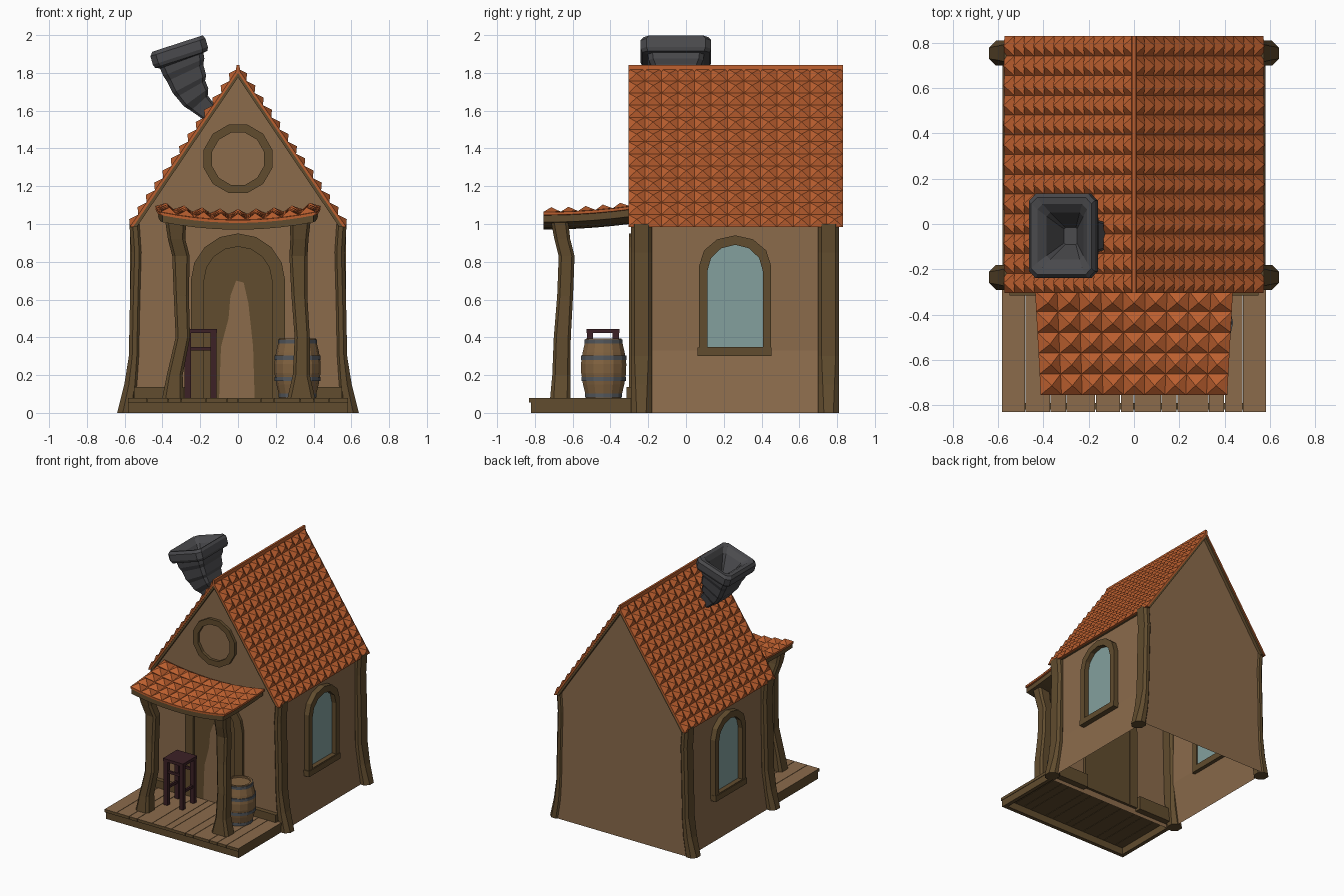
import bpy, bmesh, math
from mathutils import Vector

if "Cube" in bpy.data.objects:
    bpy.data.objects.remove(bpy.data.objects["Cube"])

def material(name, r, g, b):
    lin = [((c / 255 + 0.055) / 1.055) ** 2.4 for c in (r, g, b)]
    m = bpy.data.materials.new(name)
    m.diffuse_color = (*lin, 1)
    m.use_nodes = True
    m.node_tree.nodes["Principled BSDF"].inputs["Base Color"].default_value = m.diffuse_color
    return m

WALL = material("tan timber", 139, 107, 75)
WOOD = material("dark wood", 97, 76, 46)
TILE = material("orange tile", 186, 94, 46)
GLASS = material("window glass", 131, 160, 158)
STONE = material("chimney grey", 74, 74, 77)
STOOL = material("stool maroon", 60, 33, 38)
OAK = material("barrel oak", 130, 99, 64)
METAL = material("hoop metal", 84, 88, 93)

def mesh(name, verts, faces, *mats, up=False):
    bm = bmesh.new()
    vs = [bm.verts.new(v) for v in verts]
    for f in faces:
        bm.faces.new([vs[i] for i in f])
    bmesh.ops.remove_doubles(bm, verts=bm.verts, dist=1e-5)
    bmesh.ops.recalc_face_normals(bm, faces=bm.faces)
    if up and sum(f.normal.z for f in bm.faces) < 0:   # open height fields face up
        bmesh.ops.reverse_faces(bm, faces=bm.faces)
    me = bpy.data.meshes.new(name)
    bm.to_mesh(me)
    bm.free()
    for m in mats:
        me.materials.append(m)
    ob = bpy.data.objects.new(name, me)
    bpy.context.collection.objects.link(ob)
    return ob

def loft(name, rings, *mats, caps=True, loop=False):
    n, k = len(rings[0]), len(rings)
    verts = [p for r in rings for p in r]
    faces = []
    for i in range(k if loop else k - 1):
        a, b = i * n, (i + 1) % k * n
        faces += [(a + j, a + (j + 1) % n, b + (j + 1) % n, b + j) for j in range(n)]
    if caps and not loop:
        faces += [tuple(range(n)), tuple(range((k - 1) * n, k * n))]
    return mesh(name, verts, faces, *mats)

def box(name, x0, x1, y0, y1, z0, z1, *mats):
    return loft(name, [[(x0, y0, z), (x1, y0, z), (x1, y1, z), (x0, y1, z)] for z in (z0, z1)], *mats)

def rect8(cx, cy, hx, hy, c=0.35):
    """Rectangle with cut corners."""
    k = c * min(hx, hy)
    q = [(hx, -hy + k), (hx, hy - k), (hx - k, hy), (k - hx, hy),
         (-hx, hy - k), (-hx, k - hy), (k - hx, -hy), (hx - k, -hy)]
    return [(cx + a, cy + b) for a, b in q]

def arch(w, z0, zs, zt, n=6):
    return [(-w, z0), (w, z0)] + [(w * math.cos(math.pi * i / n), zs + (zt - zs) * math.sin(math.pi * i / n))
                                  for i in range(n + 1)]

def circle(r, zc, n=12):
    return [(r * math.cos(2 * math.pi * (i + .5) / n), zc + r * math.sin(2 * math.pi * (i + .5) / n)) for i in range(n)]

def front(pts, d):
    return [(u, -d, v) for u, v in pts]

def side(s, pts, d):
    return [(s * d, 0.26 + u, v) for u, v in pts]

def frame(name, put, outer, inner, d0, d1, mat):
    loft(name, [put(outer, d0), put(outer, d1), put(inner, d1), put(inner, d0)], mat, loop=True)

def tiles(name, f, nu, nv, h, k):
    """Rows of pyramid tiles over the surface f(u, v)."""
    verts, faces = [], []
    for i in range(nu):
        for j in range(nv):
            c = [Vector(f((i + a) / nu, (j + b) / nv)) for a, b in ((0, 0), (1, 0), (1, 1), (0, 1))]
            n = (c[2] - c[0]).cross(c[3] - c[1]).normalized()
            n = n if n.z > 0 else -n
            o = len(verts)
            verts += c + [Vector(f((i + .5) / nu, (j + k) / nv)) + n * h]
            faces += [(o + q, o + (q + 1) % 4, o + 4) for q in range(4)]
    mesh(name, verts, faces, TILE, up=True)

# House shell, open underneath, flaring at the foot
prof = [(.58, 0), (.53, .33), (.53, 1.0), (0, 1.78), (-.53, 1.0), (-.53, .33), (-.58, 0)]
n = len(prof)
mesh("house_walls", [(x, y, z) for y in (-.28, .80) for x, z in prof],
     [(i, i + 1, n + i + 1, n + i) for i in range(n - 1)] + [tuple(range(n)), tuple(range(n, 2 * n))], WALL)

# Main roof: board chevron, tile bed, tiles on both slopes, thin ridge
def chevron(name, x0, z0, x1, z1, y0, y1, mat):
    pts = [(-x0, .985), (0, z0), (x0, .985), (x1, .985), (0, z1), (-x1, .985)]
    loft(name, [[(x, y, z) for x, z in pts] for y in (y0, y1)], mat)

chevron("roof_boards", .555, 1.80, .535, 1.775, -.30, .825, WOOD)
chevron("roof_tile_bed", .572, 1.822, .555, 1.80, -.305, .83, TILE)
for s, nm in ((-1, "left"), (1, "right")):
    tiles("roof_tiles_" + nm, lambda u, v: (s * .572 * (1 - v), -.305 + 1.135 * u, .985 + .837 * v), 13, 13, .026, .4)
loft("roof_ridge", [[(-.012, y, 1.80), (-.008, y, 1.842), (.008, y, 1.842), (.012, y, 1.80)] for y in (-.305, .83)], TILE)

# Corner posts
post = [(0, .59, .05), (.15, .562, .04), (.3, .548, .03), (.6, .542, .03), (.85, .535, .03), (1.0, .545, .03)]
for s in (-1, 1):
    for cy, nm in ((-.236, "front"), (.755, "back")):
        loft(f"corner_post_{nm}_{'right' if s > 0 else 'left'}",
             [[(s * x, y, z) for x, y in rect8(cx, cy, hx, .055, .6)] for z, cx, hx in post], WOOD)

# Side windows
for s, nm in ((-1, "left"), (1, "right")):
    put = lambda p, d: side(s, p, d)
    o, i = arch(.19, .30, .78, .94), arch(.147, .35, .75, .89)
    frame("window_frame_" + nm, put, o, i, .505, .572, WOOD)
    loft("window_glass_" + nm, [put(i, .515), put(i, .535)], GLASS)
    x = sorted((s * .51, s * .578))
    box("window_sill_" + nm, *x, .062, .452, .30, .345, WOOD)

# Door and round gable window
frame("door_frame", front, arch(.25, .05, .70, .95, 8), arch(.18, .05, .70, .88, 8), .26, .303, WOOD)
loft("door", [front(arch(.185, .05, .70, .885, 8), d) for d in (.265, .286)], WOOD)
patch = [(-.10, .08), (.088, .08), (.08, .35), (.055, .58), (.03, .69), (-.01, .70), (-.04, .62), (-.05, .5), (-.09, .35)]
loft("door_worn_patch", [front(patch, d) for d in (.284, .29)], WALL)
frame("gable_window_frame", front, circle(.188, 1.345), circle(.143, 1.345), .265, .303, WOOD)

# Porch floor: open rim below, planks with light tops and dark edges
box("porch_rim_front", -.58, .58, -.82, -.79, 0, .056, WOOD)
for s, nm in ((-1, "left"), (1, "right")):
    x = sorted((s * .55, s * .58))
    box("porch_rim_" + nm, *x, -.80, -.27, 0, .056, WOOD)
    x = sorted((s * .25, s * .55))
    box("baseboard_" + nm, *x, -.315, -.23, .03, .138, WOOD)
cuts = [-.585, -.48, -.37, -.30, -.17, -.06, 0, .12, .19, .33, .40, .48, .585]
for a, b in zip(cuts, cuts[1:]):
    ob = box("porch_plank", a + .0015, b - .0015, -.83, -.28, .055, .078, WOOD, WALL)
    for p in ob.data.polygons:
        p.material_index = int(p.normal.z > .5)

# Crooked porch posts: z, x, y, half x, half y
left = [(.07, -.345, -.665, .058, .055), (.2, -.335, -.66, .042, .048), (.4, -.292, -.655, .038, .045),
        (.62, -.30, -.64, .04, .042), (.83, -.302, -.632, .046, .042), (.92, -.325, -.655, .046, .042), (1.02, -.33, -.67, .056, .046)]
right = [(.07, .335, -.665, .075, .055), (.2, .335, -.66, .045, .048), (.4, .34, -.655, .04, .045),
         (.62, .325, -.64, .042, .042), (.83, .32, -.632, .048, .042), (.92, .325, -.655, .048, .042), (1.02, .33, -.67, .055, .046)]
for nm, secs in (("left", left), ("right", right)):
    loft("porch_post_" + nm, [[(px, py, z) for px, py in rect8(x, y, hx, hy)] for z, x, y, hx, hy in secs], WOOD)

# Sagging porch roof: boards, tile bed and tiles
def sag(u, v):
    t = 2 * u - 1
    return (t * (.412 + .025 * v), -.755 + .46 * v, 1.022 + .042 * t * t + .03 * v * v)

def sag_slab(name, edge, z_top, z_bottom, mat):
    rings = []
    for i in range(10):
        row = [Vector(sag(edge + (1 - 2 * edge) * i / 9, j / 5)) for j in range(6)]
        rings.append([p + Vector((0, 0, z_top)) for p in row] + [p + Vector((0, 0, z_bottom)) for p in reversed(row)])
    loft(name, rings, mat)

tiles("porch_roof_tiles", sag, 9, 5, .034, .45)
sag_slab("porch_roof_tile_bed", 0, -.001, -.016, TILE)
sag_slab("porch_roof_boards", .015, -.015, -.052, WOOD)

# Leaning chimney: x, z, half width, tilt in degrees
stack = [(-.12, 1.56, .045, 48), (-.157, 1.595, .05, 48), (-.205, 1.64, .06, 42), (-.222, 1.67, .08, 36),
         (-.25, 1.715, .088, 30), (-.257, 1.74, .10, 28), (-.28, 1.80, .106, 25), (-.287, 1.83, .118, 23),
         (-.298, 1.865, .122, 20), (-.30, 1.872, .146, 18), (-.305, 1.89, .153, 18), (-.318, 1.935, .153, 18),
         (-.321, 1.955, .140, 18), (-.317, 1.95, .115, 18), (-.305, 1.92, .085, 18), (-.28, 1.80, .03, 18)]
rings = []
for x, z, h, t in stack:
    c, sn = math.cos(math.radians(t)), math.sin(math.radians(t))
    rings.append([(x + a * c, -.053 + b, z + a * sn) for a, b in rect8(0, 0, h, h * 1.22, .2)])
loft("chimney", rings, STONE)

# Barrel
def ring(r, z, n=14):
    return [(.315 + r * math.cos(2 * math.pi * i / n), -.436 + r * math.sin(2 * math.pi * i / n), z) for i in range(n)]

loft("barrel", [ring(r, z) for r, z in ((.094, .078), (.112, .15), (.122, .21), (.123, .26), (.114, .32),
                                        (.097, .393), (.082, .393), (.082, .38))], OAK)
for z, r in ((.092, .101), (.18, .121), (.292, .123), (.378, .103)):
    loft("barrel_hoop", [ring(r, z - .011), ring(r, z + .011), ring(r - .012, z + .011), ring(r - .012, z - .011)],
         METAL, loop=True)

# Stool
sx, sy = -.198, -.44
box("stool_seat", sx - .088, sx + .088, sy - .088, sy + .088, .422, .445, STOOL)
for a in (-1, 1):
    for b in (-1, 1):
        cx, cy = sx + a * .068, sy + b * .068
        box("stool_leg", cx - .016, cx + .016, cy - .016, cy + .016, .078, .425, STOOL)
    box("stool_rail_side", sx + a * .068 - .008, sx + a * .068 + .008, sy - .068, sy + .068, .20, .22, STOOL)
    box("stool_rail_cross", sx - .068, sx + .068, sy + a * .068 - .008, sy + a * .068 + .008, .33, .35, STOOL)
